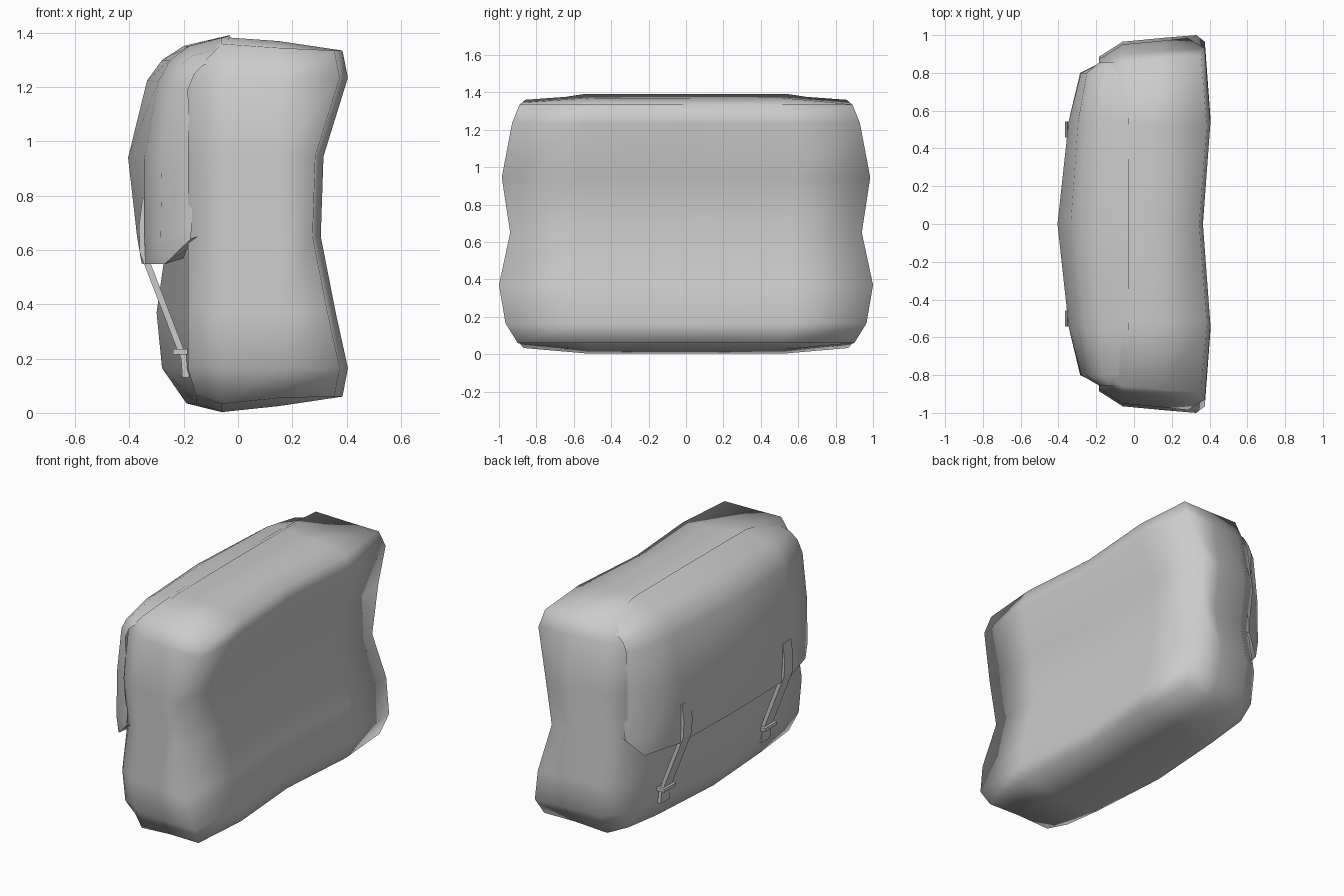
import bpy, bmesh

default = bpy.data.objects.get("Cube")
if default:
    bpy.data.objects.remove(default)

grey = bpy.data.materials.new("grey canvas")
grey.use_nodes = True
colour = (0.6, 0.6, 0.6, 1)
grey.diffuse_color = colour
grey.node_tree.nodes["Principled BSDF"].inputs["Base Color"].default_value = colour


def finish(name, bm, smooth=True):
    bmesh.ops.recalc_face_normals(bm, faces=bm.faces)
    for f in bm.faces:
        f.smooth = smooth
    mesh = bpy.data.meshes.new(name)
    bm.to_mesh(mesh)
    bm.free()
    mesh.materials.append(grey)
    ob = bpy.data.objects.new(name, mesh)
    bpy.context.collection.objects.link(ob)
    return ob


# Bag body: a soft box lattice, one entry per height row
HEIGHT = [0.05, 0.165, 0.37, 0.65, 0.945, 1.235, 1.34]
HALF_WIDTH = [0.9, 0.965, 1.0, 0.94, 0.985, 0.93, 0.89]
BACK = [0.385, 0.405, 0.36, 0.305, 0.315, 0.405, 0.385]
FRONT_MID = [-0.19, -0.28, -0.3, -0.26, -0.27, -0.25, -0.19]
TOP = [1.29, 1.385, 1.37, 1.335]
BOTTOM = [0.035, 0.003, 0.025, 0.06]
COLUMN = [-1, -0.58, 0, 0.58, 1]
NX, NY, NZ = 3, 4, 6


def body_point(i, j, k):
    end, mid = j in (0, NY), j == NY // 2
    front = FRONT_MID[k] if mid else max(-0.185, FRONT_MID[k])
    back = BACK[k] - (0.03 if end else 0.04 if mid else 0)
    if k in (0, NZ):
        front += 0.03 * (not mid)
    x = [front, -0.06, 0.15, back][i]
    y = COLUMN[j] * HALF_WIDTH[k]
    if end:
        y *= [0.885, 0.965, 0.985, 1][i]
    z = HEIGHT[k]
    if k == NZ:
        z = TOP[i] - (0.025 if end and i < NX else 0)
    if k == 0:
        z = BOTTOM[i] + (0.03 if end and i < NX else 0)
    return x, y, z


bm = bmesh.new()
verts = {}


def corner(*ijk):
    if ijk not in verts:
        verts[ijk] = bm.verts.new(body_point(*ijk))
    return verts[ijk]


size = (NX, NY, NZ)
for axis in range(3):
    a, b = [n for n in range(3) if n != axis]
    for side in (0, size[axis]):
        for p in range(size[a]):
            for q in range(size[b]):
                face = []
                for dp, dq in ((0, 0), (1, 0), (1, 1), (0, 1)):
                    idx = [side] * 3
                    idx[a], idx[b] = p + dp, q + dq
                    face.append(corner(*idx))
                bm.faces.new(face)
finish("bag_body", bm)

# Flap: three outlines lofted across the width, tucked in at the rim
flap_mid = [(-0.03, 1.392), (-0.2, 1.352), (-0.28, 1.3), (-0.335, 1.225),
            (-0.405, 0.94), (-0.372, 0.65), (-0.355, 0.55), (-0.24, 0.56)]
flap_side = [(-0.03, 1.39), (-0.18, 1.352), (-0.25, 1.3), (-0.295, 1.22),
             (-0.345, 0.94), (-0.345, 0.65), (-0.34, 0.548), (-0.2, 0.57)]
flap_edge = [(-0.04, 1.352), (-0.17, 1.315), (-0.215, 1.28), (-0.25, 1.21),
             (-0.28, 0.94), (-0.285, 0.65), (-0.27, 0.548), (-0.19, 0.6)]
flap_tuck = [(-0.03, 1.32), (-0.13, 1.28), (-0.16, 1.25), (-0.185, 1.19),
             (-0.17, 0.94), (-0.17, 0.69), (-0.175, 0.64), (-0.15, 0.65)]
half = [(0.55, flap_side), (0.8, flap_edge), (0.855, flap_tuck)]
stations = [(-y, p) for y, p in reversed(half)] + [(0, flap_mid)] + half
bm = bmesh.new()
rows = [[bm.verts.new((x, y, z)) for x, z in path] for y, path in stations]
for r, s in zip(rows, rows[1:]):
    for n in range(len(r) - 1):
        bm.faces.new((r[n], r[n + 1], s[n + 1], s[n]))
flap = finish("front_flap", bm)
bpy.context.view_layer.objects.active = flap
flap.select_set(True)
bpy.ops.object.shade_smooth_by_angle(angle=1.1)


def ribbon(name, path, y, width, thickness):
    """Flat band following an (x, z) path, thickened towards the bag."""
    bm = bmesh.new()
    loops = []
    for x, z in path:
        loops.append([bm.verts.new((x + dx, y + dy, z)) for dx, dy in
                      ((0, -width / 2), (0, width / 2),
                       (thickness, width / 2), (thickness, -width / 2))])
    for a, b in zip(loops, loops[1:]):
        for n in range(4):
            m = (n + 1) % 4
            bm.faces.new((a[n], a[m], b[m], b[n]))
    bm.faces.new(loops[0])
    bm.faces.new(loops[-1])
    finish(name, bm, False)


# Straps and buckles, one pair on each side
strap = [(-0.352, 0.79), (-0.365, 0.69), (-0.362, 0.59), (-0.225, 0.235),
         (-0.21, 0.2), (-0.205, 0.13)]
for side, y in (("left", 0.5), ("right", -0.5)):
    ribbon(side + "_strap", strap, y, 0.085, 0.025)
    ribbon(side + "_buckle", [(-0.24, 0.235), (-0.24, 0.215)], y, 0.12, 0.06)
